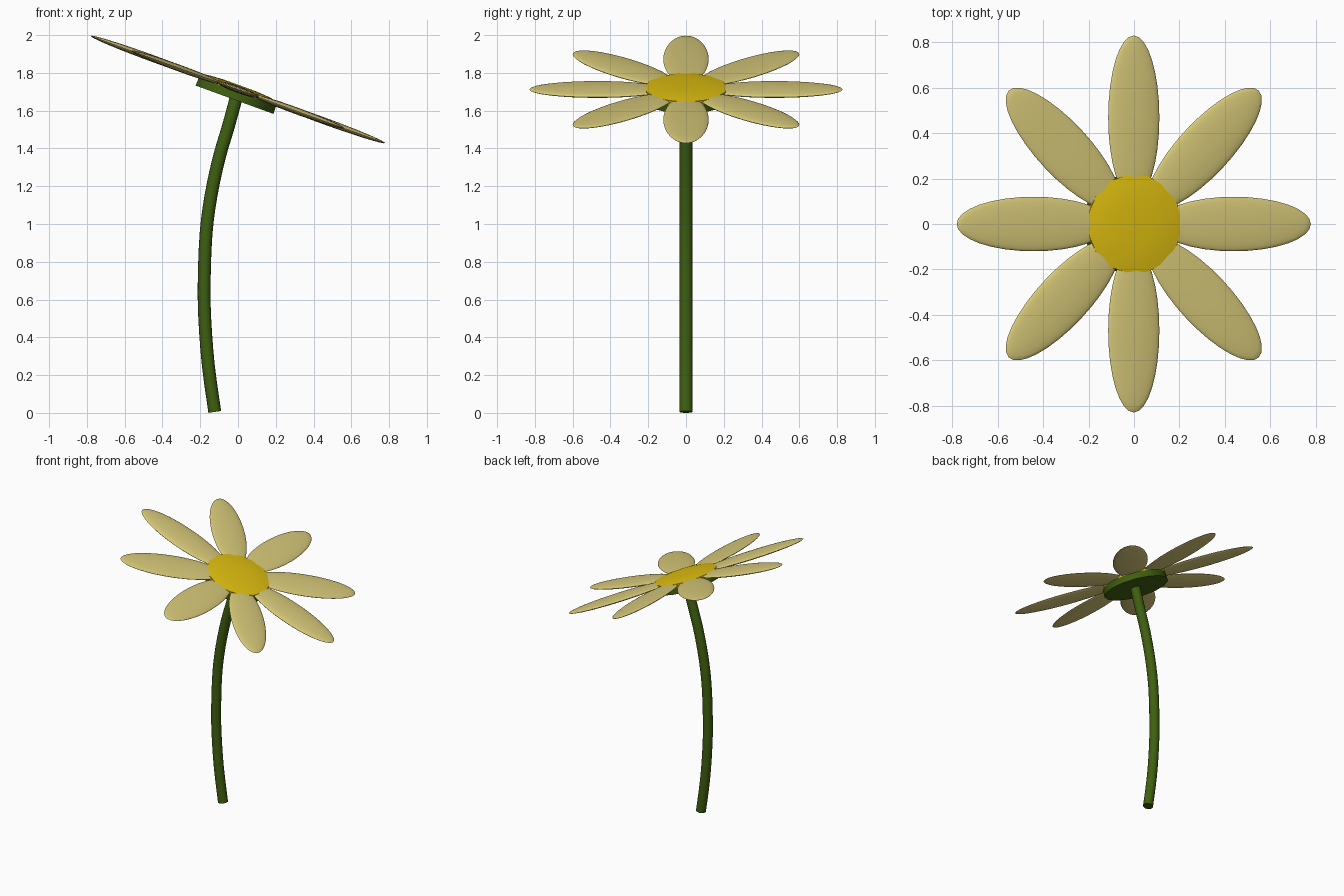
import bpy, bmesh, math
from mathutils import Matrix, Vector

if "Cube" in bpy.data.objects:
    bpy.data.objects.remove(bpy.data.objects["Cube"])


def material(name, rgb):
    m = bpy.data.materials.new(name)
    m.diffuse_color = (*rgb, 1)
    m.use_nodes = True
    m.node_tree.nodes["Principled BSDF"].inputs["Base Color"].default_value = m.diffuse_color
    return m


CREAM = material("petal_cream", (0.68, 0.58, 0.19))
YELLOW = material("centre_yellow", (0.74, 0.52, 0.005))
GREEN = material("stem_green", (0.05, 0.115, 0.005))

# Flower head frame: tilted 20 degrees down towards +x
HEAD = Matrix.Translation((0, 0, 1.715)) @ Matrix.Rotation(math.radians(20), 4, 'Y')


def finish(name, bm, mat, angle=40):
    bmesh.ops.recalc_face_normals(bm, faces=bm.faces)
    me = bpy.data.meshes.new(name)
    bm.to_mesh(me)
    bm.free()
    me.materials.append(mat)
    ob = bpy.data.objects.new(name, me)
    bpy.context.collection.objects.link(ob)
    bpy.ops.object.select_all(action='DESELECT')
    ob.select_set(True)
    bpy.context.view_layer.objects.active = ob
    bpy.ops.object.shade_smooth_by_angle(angle=math.radians(angle))
    return ob


def loft(bm, rings, cap_start=True, cap_end=True):
    loops = [[bm.verts.new(p) for p in r] for r in rings]
    n = len(loops[0])
    for a, b in zip(loops, loops[1:]):
        for i in range(n):
            bm.faces.new((a[i], a[(i + 1) % n], b[(i + 1) % n], b[i]))
    if cap_start:
        bm.faces.new(loops[0])
    if cap_end:
        bm.faces.new(loops[-1])


def lathe(name, profile, mat, sides=15, **caps):
    bm = bmesh.new()
    loft(bm, [[(r * math.cos(2 * math.pi * i / sides),
                r * math.sin(2 * math.pi * i / sides), z) for i in range(sides)]
              for r, z in profile], **caps)
    ob = finish(name, bm, mat, 30)
    ob.matrix_world = HEAD
    return ob


# Petals: eight flattened ellipsoids around the head
for k in range(8):
    bm = bmesh.new()
    bmesh.ops.create_uvsphere(bm, u_segments=32, v_segments=16, radius=1)
    bmesh.ops.transform(bm, verts=bm.verts, matrix=Matrix.Translation((0.469, 0, -0.003))
                        @ Matrix.Diagonal((0.361, 0.12, 0.018, 1)))
    petal = finish(f"petal_{k + 1}", bm, CREAM)
    petal.matrix_world = HEAD @ Matrix.Rotation(k * math.pi / 4, 4, 'Z')

# Head: green cup below, slightly domed yellow disc on top
lathe("green_cup", [(0.222, -0.06), (0.22, -0.015)], GREEN)
lathe("yellow_centre", [(0.22, -0.015), (0.22, 0.008), (0.17, 0.016), (0.09, 0.021)], YELLOW)

# Stem: round tube swept along a gentle bow
path = [Vector((x, 0, z)) for x, z in
        [(-0.123, 0.005), (-0.157, 0.25), (-0.176, 0.5), (-0.179, 0.7), (-0.169, 0.95),
         (-0.143, 1.15), (-0.1, 1.35), (-0.05, 1.52), (-0.012, 1.66)]]
fine = []
for i in range(len(path) - 1):  # Catmull-Rom smoothing
    p0, p1, p2, p3 = (path[max(i - 1, 0)], path[i], path[i + 1], path[min(i + 2, len(path) - 1)])
    for s in range(3):
        t = s / 3
        fine.append(0.5 * (2 * p1 + (p2 - p0) * t + (2 * p0 - 5 * p1 + 4 * p2 - p3) * t * t
                           + (3 * p1 - p0 - 3 * p2 + p3) * t ** 3))
fine.append(path[-1])
rings = []
for i, p in enumerate(fine):
    d = (fine[min(i + 1, len(fine) - 1)] - fine[max(i - 1, 0)]).normalized()
    side = Vector((d.z, 0, -d.x))
    rings.append([p + 0.034 * (side * math.cos(a) + Vector((0, math.sin(a), 0)))
                  for a in (2 * math.pi * j / 16 for j in range(16))])
bm = bmesh.new()
loft(bm, rings)
finish("stem", bm, GREEN)
